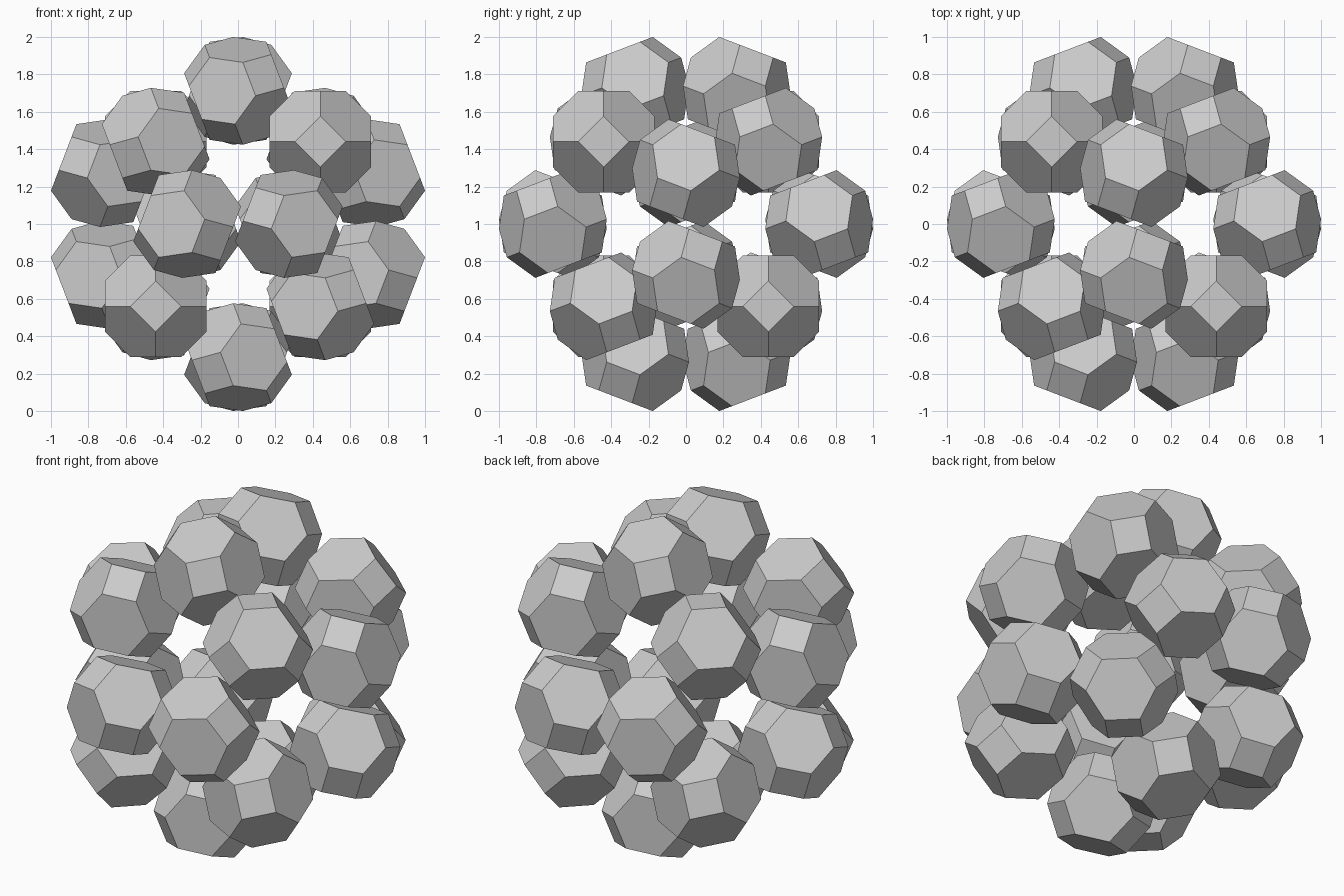
import bpy, bmesh, math
from itertools import permutations, product
from mathutils import Matrix, Vector

if "Cube" in bpy.data.objects:
    bpy.data.objects.remove(bpy.data.objects["Cube"])

PHI = (1 + math.sqrt(5)) / 2
C = 0.44              # half the side of the cube inside the dodecahedron
U = C / (2 * PHI)     # unit of the truncated octahedron

# One flat-faced truncated octahedron, shared by every cell
points = {tuple(s * v * U for s, v in zip(signs, p))
          for p in permutations((0, 1, 2)) for signs in product((1, -1), repeat=3)}
bm = bmesh.new()
for co in sorted({tuple(x + 0.0 for x in p) for p in points}):
    bm.verts.new(co)
bmesh.ops.convex_hull(bm, input=bm.verts)
bmesh.ops.dissolve_limit(bm, angle_limit=0.02, verts=bm.verts, edges=bm.edges)
bmesh.ops.recalc_face_normals(bm, faces=bm.faces)
mesh = bpy.data.meshes.new("truncated_octahedron")
bm.to_mesh(mesh)
bm.free()

# Four cells on a tetrahedron, turned five times about a dodecahedron face axis
axis = Vector((1, 0, PHI)).normalized()
corners = [(1, -1, 1), (-1, 1, 1), (1, 1, -1), (-1, -1, -1)]
lift = Matrix.Translation((0, 0, 1))
for k in range(5):
    turn = Matrix.Rotation(k * math.tau / 5, 4, axis)
    for i, corner in enumerate(corners):
        cell = bpy.data.objects.new(f"cell_{k + 1}_{i + 1}", mesh)
        cell.matrix_world = lift @ turn @ Matrix.Translation(Vector(corner) * C)
        bpy.context.collection.objects.link(cell)
